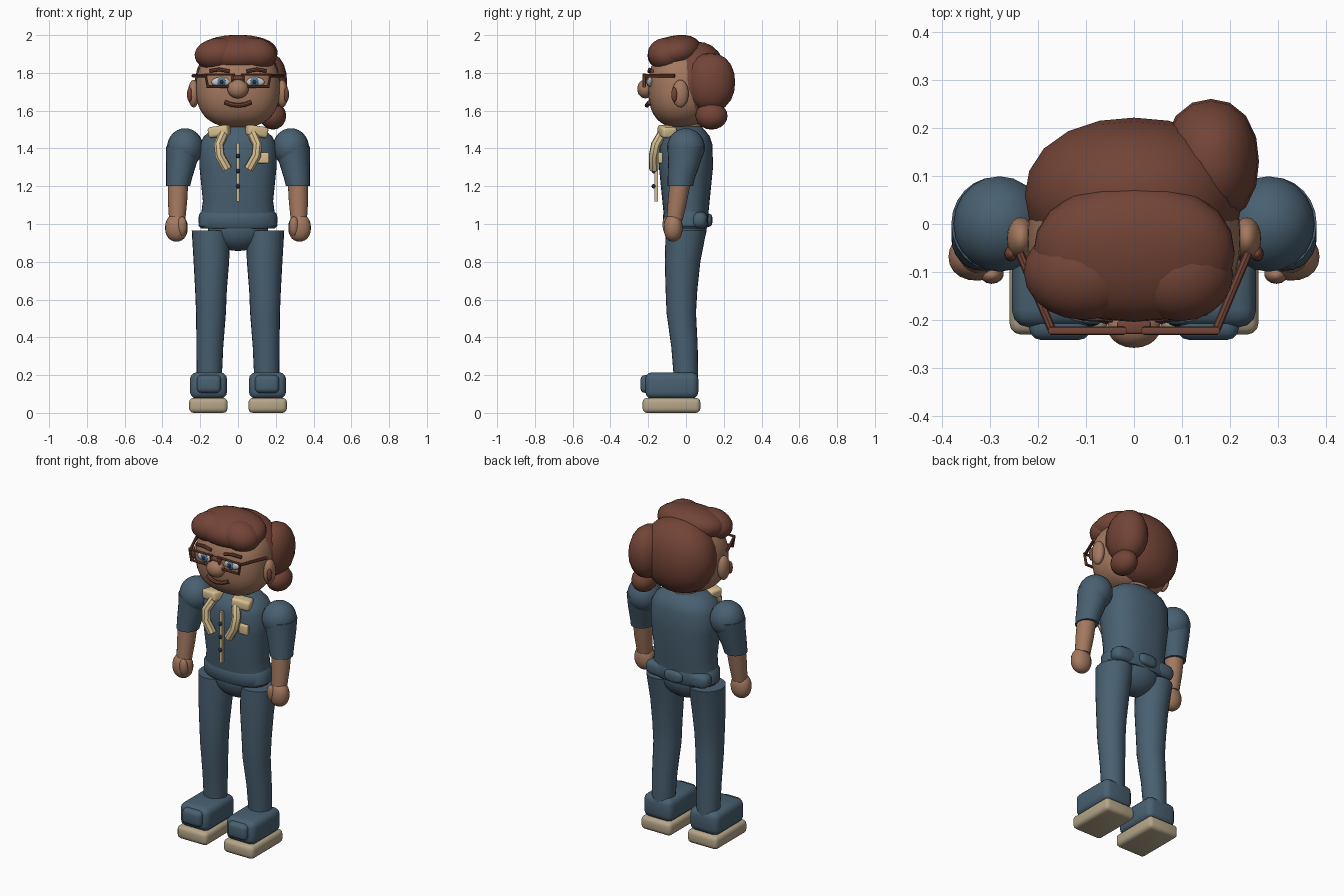
import bpy, bmesh, math
from mathutils import Euler, Matrix, Vector

cube = bpy.data.objects.get("Cube")
if cube:
    bpy.data.objects.remove(cube, do_unlink=True)

made = []


def material(name, rgb):
    m = bpy.data.materials.new(name)
    m.use_nodes = True
    col = (*rgb, 1.0)
    m.diffuse_color = col
    node = next(n for n in m.node_tree.nodes if n.type == 'BSDF_PRINCIPLED')
    node.inputs["Base Color"].default_value = col
    node.inputs["Roughness"].default_value = 0.8
    return m


CLOTH = material("slate_blue_cloth", (.066, .117, .165))
SKIN = material("tan_skin", (.37, .19, .115))
HAIR = material("auburn_hair", (.17, .058, .038))
CREAM = material("cream_trim", (.68, .52, .28))
SOLE = material("beige_sole", (.46, .38, .25))
WHITE = material("pale_eye", (.55, .58, .60))
IRIS = material("blue_iris", (.08, .19, .30))
DARK = material("navy_button", (.015, .025, .05))


def finish(name, bm, mat):
    bmesh.ops.recalc_face_normals(bm, faces=bm.faces)
    me = bpy.data.meshes.new(name)
    bm.to_mesh(me)
    bm.free()
    me.materials.append(mat)
    ob = bpy.data.objects.new(name, me)
    bpy.context.collection.objects.link(ob)
    made.append(ob)
    return ob


def place(c, rot):
    return Matrix.Translation(c) @ Euler(rot).to_matrix().to_4x4()


def ellipsoid(name, c, r, mat, rot=(0, 0, 0), n=2.0, seg=20):
    """Rounded form; n above 2 makes it boxier."""
    bm = bmesh.new()
    bmesh.ops.create_uvsphere(bm, u_segments=seg, v_segments=seg * 2 // 3, radius=1)
    for v in bm.verts:
        k = sum(abs(a) ** n for a in v.co) ** (-1 / n)
        v.co = Vector(a * k * b for a, b in zip(v.co, r))
    bm.transform(place(c, rot))
    return finish(name, bm, mat)


def box(name, c, size, mat, bevel=0.0, rot=(0, 0, 0)):
    bm = bmesh.new()
    bmesh.ops.create_cube(bm, size=1)
    bmesh.ops.scale(bm, vec=size, verts=bm.verts)
    if bevel:
        bmesh.ops.bevel(bm, geom=bm.edges[:], offset=bevel, segments=3,
                        profile=0.5, affect='EDGES')
    bm.transform(place(c, rot))
    return finish(name, bm, mat)


def loft(name, rings, mat, n=2.0, sides=24):
    """Skin through level rings given as x, y, z, x radius, y radius."""
    bm = bmesh.new()
    loops = []
    for x, y, z, rx, ry in rings:
        loop = []
        for i in range(sides):
            a = math.tau * i / sides
            ca, sa = math.cos(a), math.sin(a)
            k = (abs(ca) ** n + abs(sa) ** n) ** (-1 / n)
            loop.append(bm.verts.new((x + rx * ca * k, y + ry * sa * k, z)))
        loops.append(loop)
    for a, b in zip(loops, loops[1:]):
        for i in range(sides):
            j = (i + 1) % sides
            bm.faces.new((a[i], a[j], b[j], b[i]))
    bm.faces.new(loops[0])
    bm.faces.new(loops[-1])
    return finish(name, bm, mat)


def tube(name, pts, r, mat, closed=False):
    cu = bpy.data.curves.new(name, 'CURVE')
    cu.dimensions = '3D'
    cu.bevel_depth = r
    cu.bevel_resolution = 2
    cu.use_fill_caps = True
    sp = cu.splines.new('POLY')
    sp.points.add(len(pts) - 1)
    for p, co in zip(sp.points, pts):
        p.co = (*co, 1)
    sp.use_cyclic_u = closed
    tmp = bpy.data.objects.new(name + "_path", cu)
    bpy.context.collection.objects.link(tmp)
    dg = bpy.context.evaluated_depsgraph_get()
    me = bpy.data.meshes.new_from_object(tmp.evaluated_get(dg))
    bpy.data.objects.remove(tmp, do_unlink=True)
    bm = bmesh.new()
    bm.from_mesh(me)
    bpy.data.meshes.remove(me)
    return finish(name, bm, mat)


# Head and hair
ellipsoid("head", (0, -.03, 1.72), (.222, .17, .21), SKIN, n=2.5, seg=32)
ellipsoid("nose", (0, -.215, 1.715), (.056, .043, .05), SKIN)
loft("neck", [(0, .005, 1.44, .08, .08), (0, .005, 1.58, .078, .078)], SKIN)
ellipsoid("back_hair", (0, .06, 1.745), (.228, .162, .22), HAIR, n=2.15)
ellipsoid("crown_hair", (0, -.06, 1.907), (.21, .145, .09), HAIR, rot=(.2, 0, 0), n=2.2)
ellipsoid("right_fringe", (-.105, -.1, 1.9), (.125, .1, .085), HAIR, rot=(0, -.1, 0))
ellipsoid("left_fringe", (.095, -.105, 1.9), (.112, .098, .085), HAIR, rot=(0, .15, 0))
ellipsoid("side_ponytail", (.16, .13, 1.75), (.1, .13, .155), HAIR, n=2.2, seg=16)
ellipsoid("ponytail_end", (.185, .135, 1.572), (.07, .085, .072), HAIR, seg=16)
tube("mouth", [(-.07, -.192, 1.645), (-.035, -.203, 1.632), (0, -.207, 1.628),
               (.035, -.203, 1.632), (.07, -.192, 1.645)], .012, HAIR)

# Torso and waist
loft("shirt", [(0, 0, 1.02, .2, .115), (0, 0, 1.12, .186, .125),
               (0, 0, 1.3, .204, .143), (0, 0, 1.42, .203, .14),
               (0, 0, 1.465, .18, .125), (0, 0, 1.497, .14, .1),
               (0, 0, 1.515, .09, .08)], CLOTH, n=2.4, sides=32)
loft("waistband", [(0, 0, .975, .195, .108), (0, 0, .99, .208, .12),
                   (0, 0, 1.05, .206, .121), (0, 0, 1.068, .192, .112)],
     CLOTH, n=2.4, sides=32)
ellipsoid("pelvis", (0, .0, .98), (.16, .11, .123), CLOTH)
box("zip_strip", (0, -.158, 1.275), (.016, .02, .31), CREAM)
for i in range(3):
    ellipsoid("button_%d" % (i + 1), (0, -.17, 1.2 + .08 * i), (.012,) * 3, DARK, seg=12)
box("chest_pocket", (.135, -.136, 1.35), (.058, .025, .058), CREAM, .006)
ellipsoid("back_knot", (0, .115, 1.02), (.06, .025, .035), CLOTH, n=3)

# Paired parts
for s, side in ((1, "left_"), (-1, "right_")):
    def at(x, y, z):
        return (s * x, y, z)

    def rings(*rows):
        return [(s * row[0], *row[1:]) for row in rows]

    # Face
    ellipsoid(side + "ear", at(.235, -.03, 1.69), (.03, .044, .073), SKIN)
    ellipsoid(side + "earring", at(.256, -.062, 1.685), (.014, .016, .038), HAIR, seg=12)
    ellipsoid(side + "eye", at(.09, -.19, 1.752), (.05, .015, .026), WHITE)
    ellipsoid(side + "iris", at(.088, -.201, 1.752), (.023, .008, .023), IRIS)
    ellipsoid(side + "pupil", at(.088, -.207, 1.752), (.011, .005, .011), DARK, seg=12)
    tube(side + "brow", [at(.045, -.195, 1.808), at(.1, -.192, 1.818),
                         at(.15, -.18, 1.81)], .01, HAIR)

    # Glasses
    tube(side + "lens_frame", [at(.022, -.222, 1.792), at(.172, -.222, 1.792),
                               at(.16, -.222, 1.728), at(.034, -.222, 1.728)],
         .009, HAIR, closed=True)
    tube(side + "glasses_arm", [at(.17, -.222, 1.785), at(.238, -.06, 1.785)], .009, HAIR)

    # Collar and lapel
    box(side + "collar", at(.098, -.1, 1.49), (.112, .08, .058), CREAM, .015,
        rot=(0, s * .15, s * .3))
    tube(side + "lapel", [at(.075, -.125, 1.48), at(.102, -.16, 1.42),
                          at(.096, -.172, 1.36), at(.056, -.17, 1.29)], .026, CREAM)

    # Arm
    ellipsoid(side + "shoulder", at(.28, 0, 1.405), (.096, .1, .102), CLOTH)
    loft(side + "sleeve", rings((.286, 0, 1.41, .094, .098), (.298, -.008, 1.33, .082, .086),
                                (.312, -.025, 1.24, .068, .072),
                                (.317, -.03, 1.2, .063, .067)), CLOTH)
    loft(side + "forearm", rings((.317, -.03, 1.23, .054, .056), (.32, -.045, 1.12, .051, .051),
                                 (.322, -.06, 1.02, .043, .043)), SKIN)
    ellipsoid(side + "hand", at(.326, -.068, .98), (.06, .05, .073), SKIN, n=2.2)
    ellipsoid(side + "thumb", at(.296, -.102, .988), (.026, .022, .052), SKIN,
              rot=(.1, 0, 0), seg=14)

    # Leg
    loft(side + "leg", rings((.143, 0, .965, .102, .108), (.141, -.018, .8, .094, .094),
                             (.143, -.024, .65, .084, .084), (.143, -.025, .53, .079, .078),
                             (.149, -.008, .35, .071, .07), (.152, 0, .18, .066, .064)), CLOTH)
    ellipsoid(side + "back_pocket", at(.135, .07, 1.02), (.075, .045, .045), CLOTH, n=3)

    # Shoe
    box(side + "shoe", at(.156, -.075, .145), (.196, .28, .14), CLOTH, .036)
    box(side + "shoe_sole", at(.157, -.077, .04), (.204, .306, .08), SOLE, .024)
    box(side + "toe_cap", at(.154, -.208, .153), (.128, .066, .094), CLOTH, .024)

# Bridge of the glasses
box("glasses_bridge", (0, -.215, 1.775), (.07, .028, .02), HAIR, .006)

# Smooth shading that keeps hard edges
bpy.ops.object.select_all(action='DESELECT')
for ob in made:
    ob.select_set(True)
bpy.context.view_layer.objects.active = made[0]
bpy.ops.object.shade_smooth_by_angle(angle=math.radians(40))
